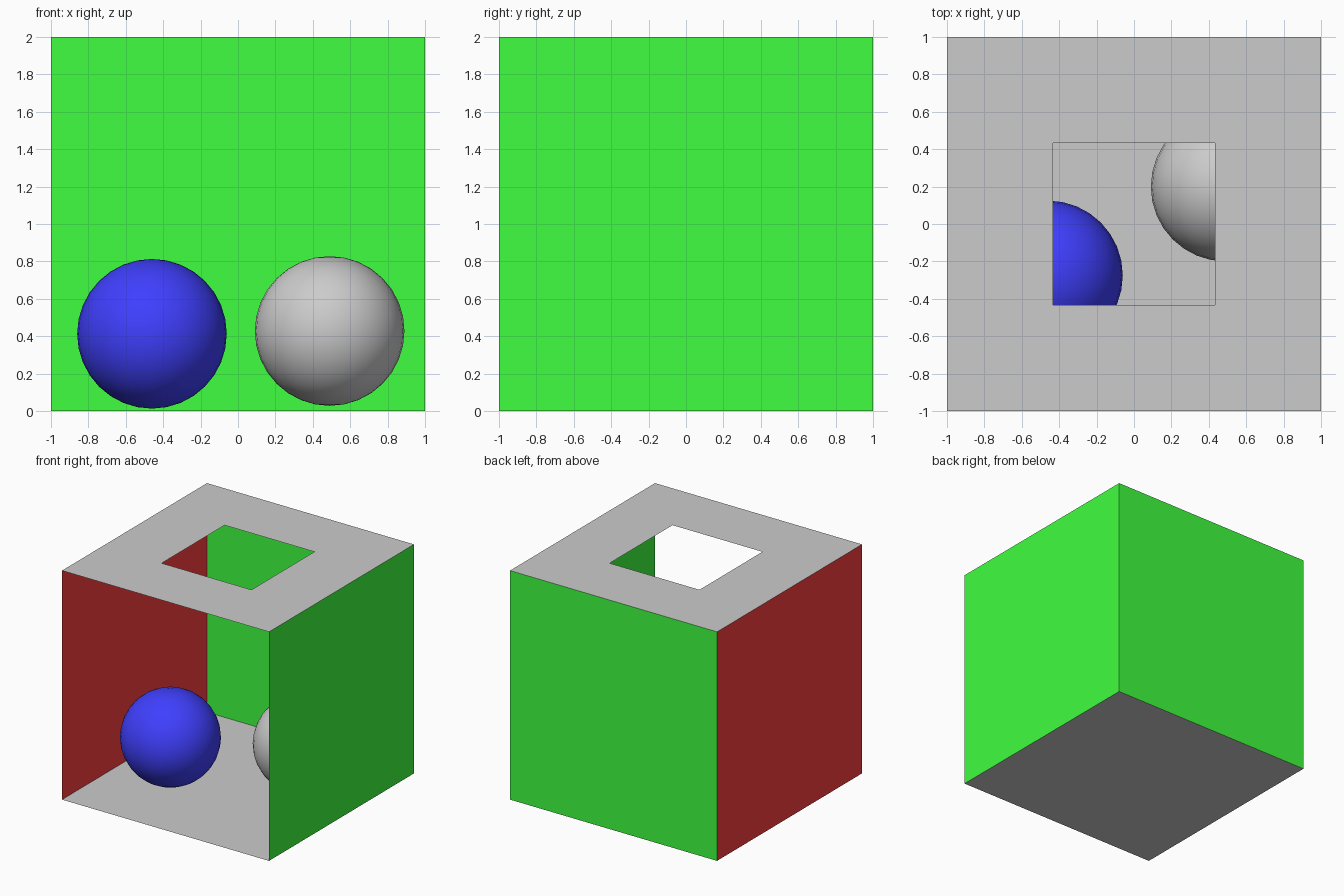
import bpy, bmesh
from math import radians

if "Cube" in bpy.data.objects:
    bpy.data.objects.remove(bpy.data.objects["Cube"])


def material(name, rgb):
    mat = bpy.data.materials.new(name)
    mat.diffuse_color = (*rgb, 1)
    mat.use_nodes = True
    mat.node_tree.nodes["Principled BSDF"].inputs["Base Color"].default_value = mat.diffuse_color
    return mat


RED = material("red", (1, 0.05, 0.05))
GREEN = material("green", (0.05, 1, 0.05))
BLUE = material("blue", (0.05, 0.05, 1))


def panel(name, location, rotation=(0, 0, 0), mat=None):
    """Thin 2 x 2 panel whose normal points into the room."""
    bpy.ops.mesh.primitive_plane_add(
        size=2, location=location, rotation=[radians(a) for a in rotation])
    obj = bpy.context.object
    obj.name = name
    if mat:
        obj.data.materials.append(mat)
    return obj


def ball(name, location, mat=None):
    bpy.ops.mesh.primitive_uv_sphere_add(
        segments=32, ring_count=16, radius=0.4, location=location)
    obj = bpy.context.object
    obj.name = name
    bpy.ops.object.shade_smooth()
    if mat:
        obj.data.materials.append(mat)


# Room shell, open at the front
panel("floor", (0, 0, 0))
panel("left_wall", (-1, 0, 1), (0, 90, 0), RED)
panel("right_wall", (1, 0, 1), (0, -90, 0), GREEN)
panel("back_wall", (0, 1, 1), (90, 0, 0), GREEN)

# Ceiling with a square opening in the middle
ceiling = panel("ceiling", (0, 0, 2), (180, 0, 0))
bm = bmesh.new()
bm.from_mesh(ceiling.data)
opening = bm.faces[:]
bmesh.ops.inset_region(bm, faces=opening, thickness=0.8, use_boundary=True)
bmesh.ops.delete(bm, geom=opening, context='FACES')
bm.to_mesh(ceiling.data)
bm.free()

# Two balls hovering just above the floor
ball("blue_ball", (-0.46, -0.275, 0.413), BLUE)
ball("grey_ball", (0.49, 0.2, 0.428))
